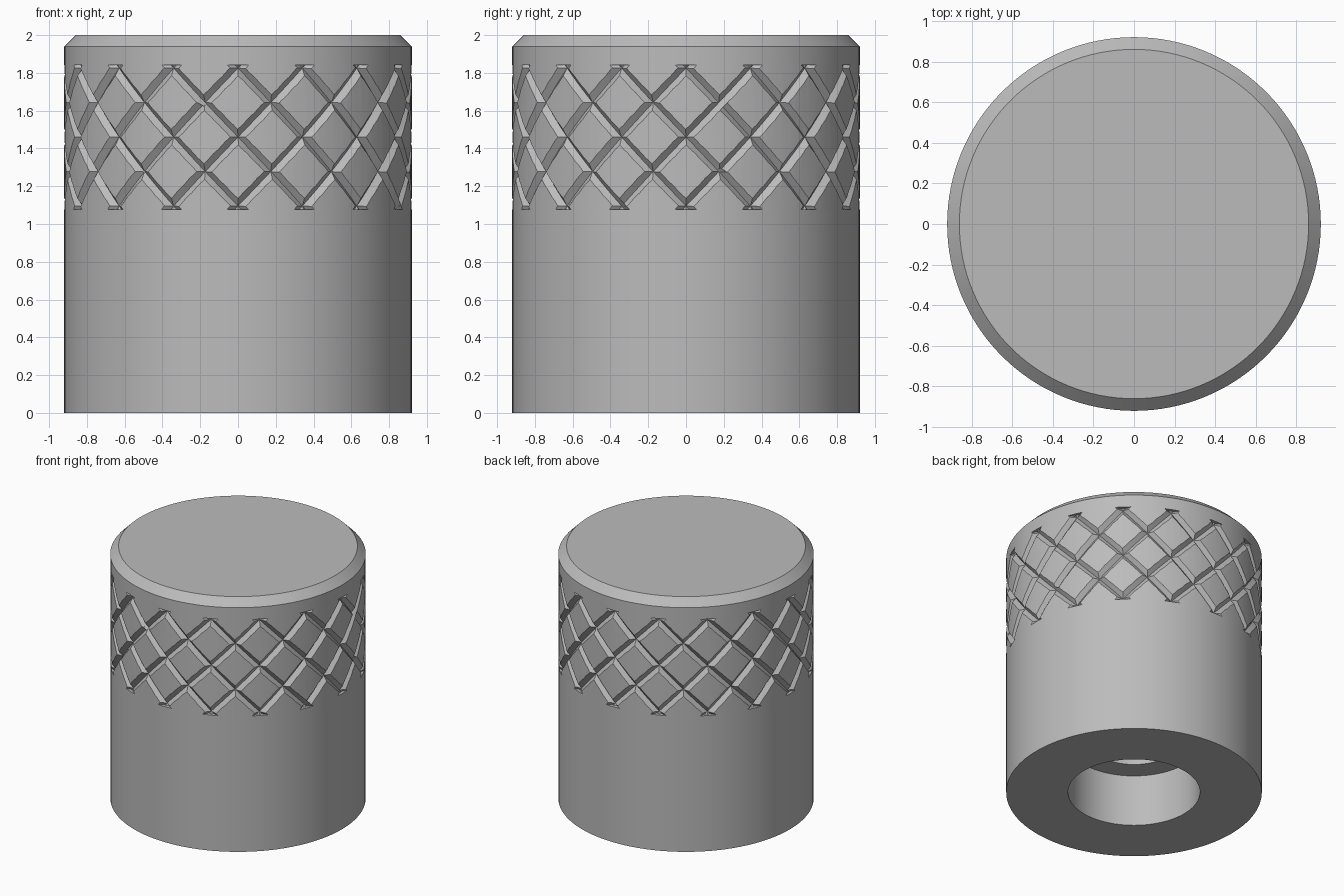
import bpy, bmesh
from math import pi, sin, cos, radians

cube = bpy.data.objects.get("Cube")
if cube:
    bpy.data.objects.remove(cube, do_unlink=True)

RADIUS = 0.92
PITCH = radians(22.5)          # 16 grooves in each direction
Z_MID, CROSS = 1.46, 0.365     # knurl centre, height between stacked crossings
Z_LOW, Z_HIGH = 1.077, 1.843
DEPTH, HALF_WIDTH = 0.03, 0.036

grey = bpy.data.materials.new("grey")
grey.use_nodes = True
colour = (0.5, 0.5, 0.5, 1)
grey.diffuse_color = colour
grey.node_tree.nodes["Principled BSDF"].inputs["Base Color"].default_value = colour


def add_object(name, bm):
    bmesh.ops.recalc_face_normals(bm, faces=bm.faces)
    mesh = bpy.data.meshes.new(name)
    bm.to_mesh(mesh)
    bm.free()
    mesh.materials.append(grey)
    obj = bpy.data.objects.new(name, mesh)
    bpy.context.collection.objects.link(obj)
    return obj


def lathe(name, profile, steps=128):
    bm = bmesh.new()
    verts = [bm.verts.new((r, 0, z)) for r, z in profile]
    edges = [bm.edges.new(pair) for pair in zip(verts, verts[1:])]
    bmesh.ops.spin(bm, geom=verts + edges, axis=(0, 0, 1), cent=(0, 0, 0),
                   angle=2 * pi, steps=steps)
    bmesh.ops.remove_doubles(bm, verts=bm.verts, dist=1e-4)
    return add_object(name, bm)


def groove_cutter(name, turn, steps=12):
    """Sixteen helical V-shaped wedges that all twist the same way."""
    bm = bmesh.new()
    reach = 0.06
    wide = HALF_WIDTH * (DEPTH + reach) / DEPTH / RADIUS
    section = [(0, RADIUS - DEPTH), (wide, RADIUS + reach), (-wide, RADIUS + reach)]
    for n in range(16):
        rings = []
        for i in range(steps + 1):
            z = Z_LOW + (Z_HIGH - Z_LOW) * i / steps
            a = n * PITCH + turn * PITCH * (z - Z_MID) / CROSS
            rings.append([bm.verts.new((r * cos(a + t), r * sin(a + t), z))
                          for t, r in section])
        for low, high in zip(rings, rings[1:]):
            for k in range(3):
                j = (k + 1) % 3
                bm.faces.new((low[k], low[j], high[j], high[k]))
        bm.faces.new(rings[0])
        bm.faces.new(rings[-1])
    cutter = add_object(name, bm)
    cutter.hide_render = True
    return cutter


# Knob body: chamfered top, stepped bore from below
knob = lathe("knob_body", [
    (0, 2), (0.86, 2), (RADIUS, 1.94), (RADIUS, 1.9), (RADIUS, 1.02), (RADIUS, 0),
    (0.475, 0), (0.475, 0.41), (0.31, 0.41), (0.31, 1.2), (0, 1.2)])

# Diamond knurling: left- and right-handed grooves
bpy.context.view_layer.objects.active = knob
for turn, label in ((1, "right"), (-1, "left")):
    cutter = groove_cutter(label + "_groove_cutter", turn)
    mod = knob.modifiers.new(label + "_grooves", 'BOOLEAN')
    mod.operation = 'DIFFERENCE'
    mod.solver = 'EXACT'
    mod.object = cutter
    bpy.ops.object.modifier_apply(modifier=mod.name)
    bpy.data.objects.remove(cutter, do_unlink=True)

# Smooth walls with crisp edges
bpy.ops.object.select_all(action='DESELECT')
knob.select_set(True)
bpy.ops.object.shade_smooth_by_angle(angle=radians(25))
